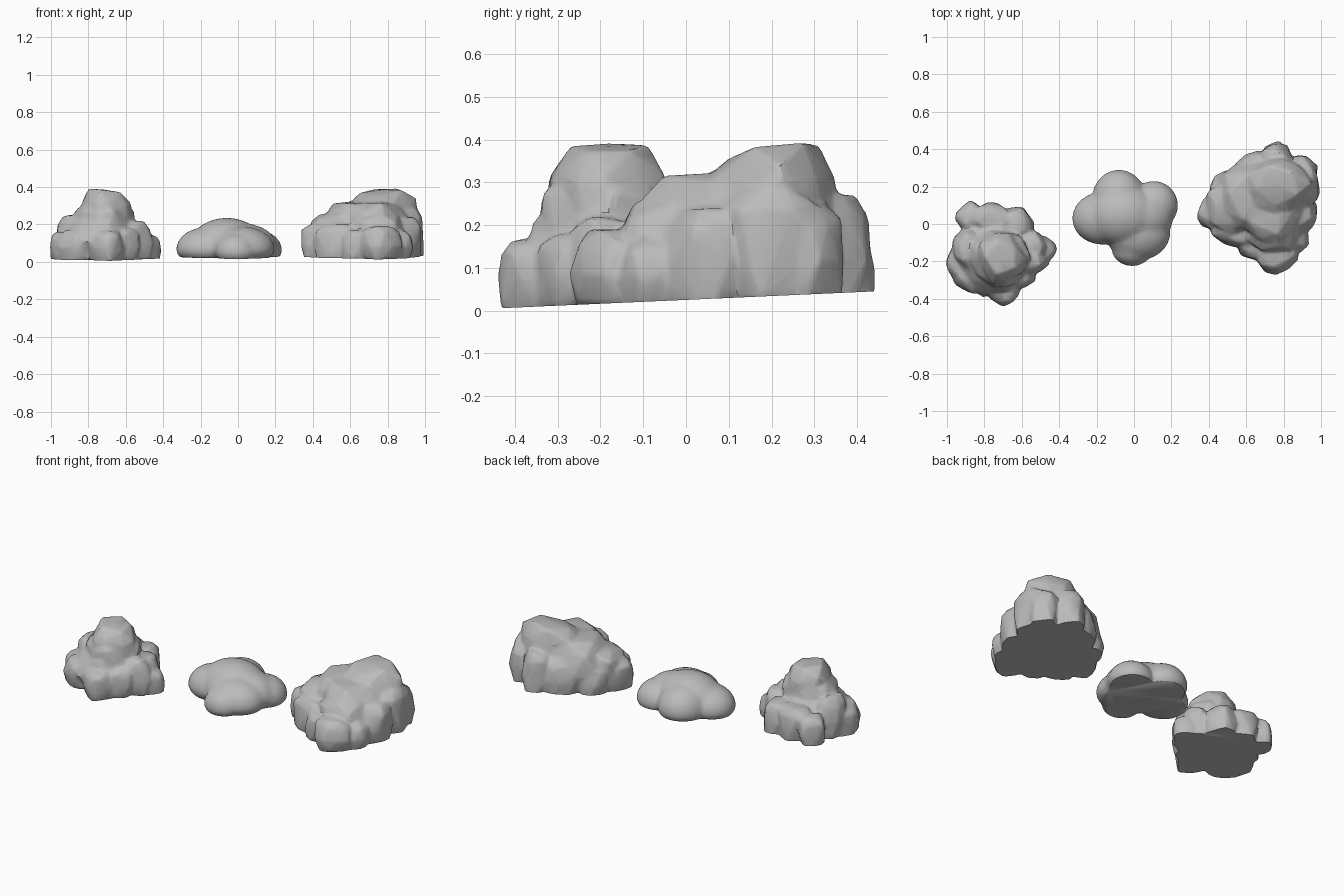
import bpy, bmesh, random
from mathutils import Matrix, Vector

cube = bpy.data.objects.get("Cube")
if cube:
    bpy.data.objects.remove(cube, do_unlink=True)

grey = bpy.data.materials.new("stone_grey")
grey.use_nodes = True
COLOR = (0.5, 0.5, 0.5, 1)
grey.diffuse_color = COLOR
grey.node_tree.nodes["Principled BSDF"].inputs["Base Color"].default_value = COLOR
FLOOR = -0.015


def boxy(c, power):
    return (1 if c > 0 else -1) * abs(c) ** power


def add_lump(bm, lump, detail, power, rough, sink, cap):
    """One turned convex boulder with a flattened top; lean tilts that top."""
    x, y, rx, ry, top, *lean = lump
    lean_x, lean_y = lean or (0, 0)
    verts = bmesh.ops.create_icosphere(bm, subdivisions=detail, radius=1)["verts"]
    edges = {e for v in verts for e in v.link_edges}
    bmesh.ops.delete(bm, geom=list(edges), context="EDGES_FACES")
    turn = Matrix.Rotation(random.uniform(0.4, 1.2), 3, "Z")
    mid = top * sink
    for v in verts:
        n = v.co.normalized()
        p = Vector([boxy(c, power) for c in n]) * random.uniform(1 - rough, 1 + rough)
        p = turn @ p
        z = min(p.z, cap) / cap
        if z > 0:
            height = (top - mid) * z * (1 + lean_x * p.x + lean_y * p.y)
        else:
            height = (mid - FLOOR) * z
        v.co = (x + rx * p.x, y + ry * p.y, mid + height)
    bmesh.ops.convex_hull(bm, input=verts)


def make_rock(name, lumps, shape, smoothing, ratio, angle, seed):
    random.seed(seed)
    bm = bmesh.new()
    for lump in lumps:
        add_lump(bm, lump, *shape)
    mesh = bpy.data.meshes.new(name)
    bm.to_mesh(mesh)
    bm.free()
    rock = bpy.data.objects.new(name, mesh)
    bpy.context.collection.objects.link(rock)

    # fuse the lumps into one skin, then simplify it into soft facets
    fuse = rock.modifiers.new("fuse", "REMESH")
    fuse.mode = "VOXEL"
    fuse.voxel_size = 0.01
    soften = rock.modifiers.new("soften", "SMOOTH")
    soften.iterations = smoothing
    facet = rock.modifiers.new("facet", "DECIMATE")
    facet.ratio = ratio
    bpy.context.view_layer.update()
    graph = bpy.context.evaluated_depsgraph_get()
    fused = bpy.data.meshes.new_from_object(rock.evaluated_get(graph))
    rock.modifiers.clear()
    rock.data = fused

    # cut the flat, slightly tilted underside and close it
    bm = bmesh.new()
    bm.from_mesh(fused)
    cut = bmesh.ops.bisect_plane(
        bm, geom=bm.verts[:] + bm.edges[:] + bm.faces[:],
        plane_co=(0, 0, 0.025), plane_no=(0, -0.045, 1), clear_inner=True)
    rim = [e for e in cut["geom_cut"] if isinstance(e, bmesh.types.BMEdge)]
    bmesh.ops.holes_fill(bm, edges=rim, sides=0)
    bmesh.ops.recalc_face_normals(bm, faces=bm.faces[:])
    bm.to_mesh(fused)
    bm.free()
    fused.materials.clear()
    fused.materials.append(grey)

    bpy.ops.object.select_all(action="DESELECT")
    rock.select_set(True)
    bpy.context.view_layer.objects.active = rock
    bpy.ops.object.shade_smooth_by_angle(angle=angle)


# Lumps are x, y, x radius, y radius, top height, and optional x and y lean
peak = [
    (-.71, -.18, .135, .14, .385, -.10, 0), (-.72, -.18, .16, .16, .32),
    (-.75, -.17, .20, .20, .24), (-.88, .04, .07, .075, .19),
    (-.76, .02, .11, .09, .21), (-.63, .00, .09, .09, .20),
    (-.55, -.12, .09, .08, .21), (-.48, -.14, .06, .07, .14),
    (-.57, -.19, .11, .08, .22), (-.70, -.34, .09, .095, .165),
    (-.86, -.28, .10, .09, .17), (-.93, -.21, .07, .10, .16),
    (-.89, -.13, .08, .11, .25), (-.72, -.26, .12, .11, .25),
    (-.61, -.27, .08, .08, .18),
]
mound = [
    (-.08, .13, .145, .16, .205), (.105, .10, .13, .13, .17),
    (-.17, .03, .16, .14, .185), (.02, -.045, .175, .15, .19),
    (-.01, -.13, .11, .095, .15), (-.06, .05, .20, .17, .235),
    (.03, .04, .18, .15, .205),
]
ridge = [
    (.77, .20, .18, .17, .385, .07, .05), (.64, .15, .20, .19, .325, .12, .05),
    (.54, .10, .16, .16, .27, .12, 0), (.44, .06, .10, .10, .20),
    (.74, .06, .18, .17, .32, .05, .05), (.75, -.03, .15, .13, .25),
    (.76, -.16, .11, .10, .19), (.91, .20, .08, .12, .29),
    (.76, .33, .09, .10, .27), (.66, .28, .11, .11, .25),
    (.89, .28, .09, .08, .25), (.55, -.02, .13, .11, .20),
    (.89, .06, .09, .11, .24), (.65, -.10, .10, .09, .17),
    (.50, .19, .09, .09, .20), (.85, -.07, .08, .09, .17),
    (.76, .38, .06, .06, .18),
]

BOULDER = (2, 0.75, 0.1, 0.45, 0.9)
DOME = (4, 1.0, 0.0, 0.35, 1.0)
make_rock("peaked_rock", peak, BOULDER, 2, 0.12, 0.6, 4)
make_rock("rounded_mound", mound, DOME, 6, 0.25, 0.8, 1)
make_rock("sloping_rock", ridge, BOULDER, 2, 0.12, 0.6, 9)
